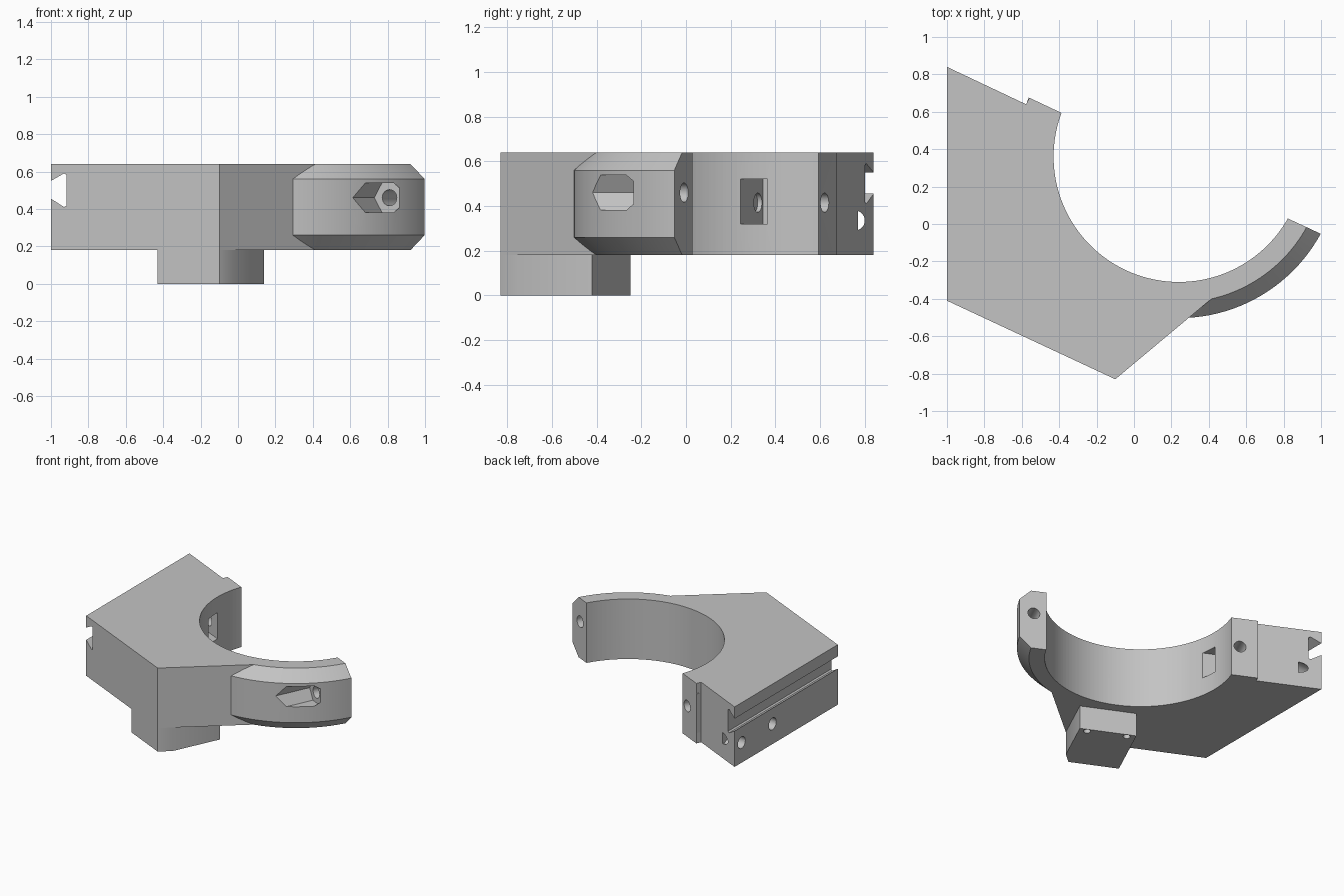
import bpy, bmesh, math
from mathutils import Vector

cube = bpy.data.objects.get("Cube")
if cube:
    bpy.data.objects.remove(cube)

Z0, Z1 = 0.18, 0.64                      # bottom and top of the clamp
CENTRE = Vector((0.24, 0.36, 0))         # bore axis
BORE, OUTER, BEVEL = 0.67, 0.863, 0.083
TURN = math.radians(25)
N = Vector((math.sin(TURN), math.cos(TURN), 0))    # out of the split plane
E = Vector((-math.cos(TURN), math.sin(TURN), 0))   # along the split plane

grey = bpy.data.materials.new("plain_grey")
grey.use_nodes = True
grey.diffuse_color = (0.55, 0.55, 0.55, 1)
grey.node_tree.nodes["Principled BSDF"].inputs["Base Color"].default_value = grey.diffuse_color


def finish(name, bm):
    bmesh.ops.recalc_face_normals(bm, faces=bm.faces)
    mesh = bpy.data.meshes.new(name)
    bm.to_mesh(mesh)
    bm.free()
    mesh.materials.append(grey)
    obj = bpy.data.objects.new(name, mesh)
    bpy.context.collection.objects.link(obj)
    return obj


def prism(name, outline, shift):
    """Extrude a closed outline of 3D points by a vector."""
    bm = bmesh.new()
    face = bm.faces.new([bm.verts.new(p) for p in outline])
    ext = bmesh.ops.extrude_face_region(bm, geom=[face])
    bmesh.ops.translate(bm, vec=shift,
                        verts=[v for v in ext["geom"] if isinstance(v, bmesh.types.BMVert)])
    return finish(name, bm)


def slab(name, outline, z0, z1):
    return prism(name, [(x, y, z0) for x, y in outline], (0, 0, z1 - z0))


def rod(name, start, axis, length, radius, sides=32):
    """Cylinder from a start point along an axis."""
    axis = Vector(axis).normalized()
    bm = bmesh.new()
    bmesh.ops.create_cone(bm, cap_ends=True, segments=sides, radius1=radius,
                          radius2=radius, depth=length)
    if sides == 6:                       # corner on the local Y axis
        bmesh.ops.rotate(bm, verts=bm.verts, cent=(0, 0, 0),
                         matrix=Vector((1, 0, 0)).rotation_difference(Vector((0, 1, 0))).to_matrix())
    bmesh.ops.rotate(bm, verts=bm.verts, cent=(0, 0, 0),
                     matrix=axis.to_track_quat("Z", "Y").to_matrix())
    bmesh.ops.translate(bm, verts=bm.verts, vec=Vector(start) + axis * length / 2)
    return finish(name, bm)


def combine(target, tool, operation="DIFFERENCE"):
    tool.hide_render = True
    mod = target.modifiers.new("cut", "BOOLEAN")
    mod.operation, mod.solver, mod.object = operation, "EXACT", tool
    bpy.context.view_layer.objects.active = target
    bpy.ops.object.modifier_apply(modifier=mod.name)
    bpy.data.objects.remove(tool)


# Angular body with the stepped mating face
body = slab("clamp_bracket", [(-1, 0.84), (-1, -0.41), (-0.1, -0.83), (0.687, -0.172),
                              (0.5, 0.18), (-0.39, 0.595), (-0.56, 0.675), (-0.577, 0.64)], Z0, Z1)

# Bevelled round arm, halved at the split plane
bm = bmesh.new()
profile = [(0, Z0), (OUTER - BEVEL, Z0), (OUTER, Z0 + 0.08),
           (OUTER, Z1 - 0.08), (OUTER - BEVEL, Z1), (0, Z1)]
verts = [bm.verts.new(CENTRE + Vector((r, 0, z))) for r, z in profile]
edges = [bm.edges.new(pair) for pair in zip(verts, verts[1:])]
bmesh.ops.spin(bm, geom=verts + edges, cent=CENTRE, axis=(0, 0, 1),
               angle=math.tau, steps=128)
bmesh.ops.remove_doubles(bm, verts=bm.verts, dist=0.0001)
arm = finish("round_arm", bm)
split = Vector((-0.39, 0.595, 0))
ends = [split + E * 2, split - E * 3, split - E * 3 + N * 3, split + E * 2 + N * 3]
combine(arm, slab("split_cutter", [p.xy for p in ends], 0, 1))
combine(body, arm, "UNION")

# Foot under the front corner
combine(body, slab("foot", [(-0.43, -0.676), (-0.1, -0.83), (-0.02, -0.763),
                            (0.14, -0.42), (-0.23, -0.248)], 0, 0.3), "UNION")

# Main bore
combine(body, rod("bore_cutter", CENTRE + Vector((0, 0, 0.1)), (0, 0, 1), 0.7, BORE, 128))

# Dovetail groove along the flat side
groove = [(-1.05, 0.575), (-1.05, 0.43), (-1, 0.455), (-0.93, 0.41), (-0.918, 0.417),
          (-0.918, 0.583), (-0.93, 0.59), (-1, 0.55), (-1.05, 0.55)]
groove[0], groove[1] = (-1.05, 0.55), (-1.05, 0.455)
combine(body, prism("groove_cutter", [(x, -1, z) for x, z in groove[:-1]], (0, 2, 0)))

# Blind holes in the flat side and under the foot
for y in (0.755, 0.38):
    combine(body, rod("side_hole", (-1.05, y, 0.335), (1, 0, 0), 0.2, 0.045))
for x, y in ((0.075, -0.42), (-0.185, -0.3)):
    combine(body, rod("foot_hole", (x, y, -0.05), (0, 0, 1), 0.2, 0.025))

# Screw hole and nut slot on the body side
combine(body, rod("body_screw_hole", Vector((-0.445, 0.62, 0.415)) + N * 0.1, -N, 0.45, 0.043))
corner = Vector((-0.42, 0.245, 0.32))
slot = [corner - E * 0.1, corner + E * 0.236, corner + E * 0.236 + N * 0.104,
        corner - E * 0.1 + N * 0.104]
combine(body, prism("nut_slot", slot, (0, 0, 0.2)))

# Screw hole and hexagonal pocket in the arm
seat = Vector((0.81, -0.21, 0.46))
combine(body, rod("arm_screw_hole", seat + N * 0.4, -N, 0.45, 0.043))
combine(body, rod("hex_pocket", seat, -N, 0.4, 0.09, 6))

# Smooth curves, sharp corners
bpy.ops.object.select_all(action="DESELECT")
body.select_set(True)
bpy.context.view_layer.objects.active = body
bpy.ops.object.shade_smooth_by_angle(angle=math.radians(30))
